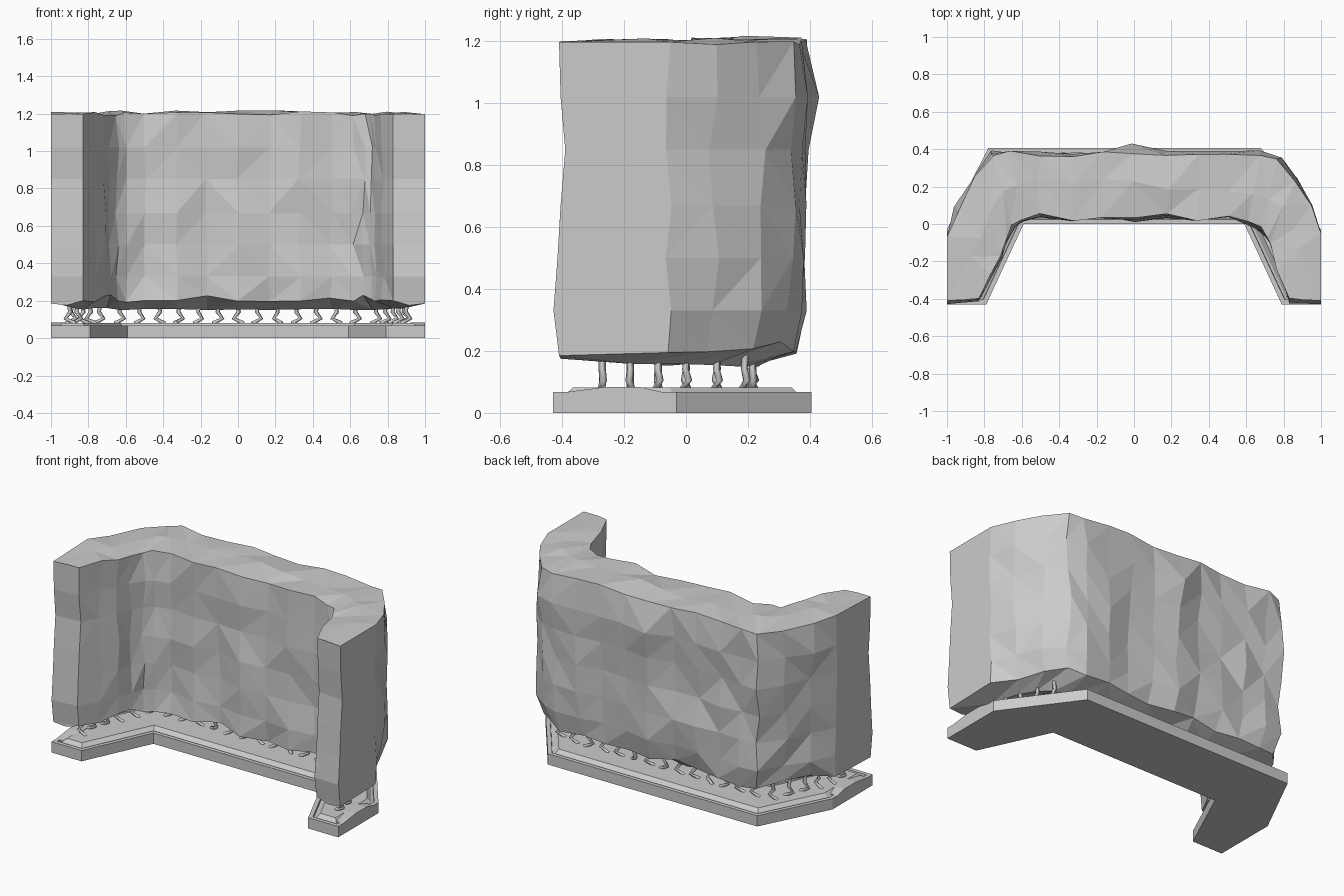
import bpy, bmesh, random
from mathutils import Vector

if "Cube" in bpy.data.objects:
    bpy.data.objects.remove(bpy.data.objects["Cube"])

random.seed(11)


def finish(name, bm):
    bmesh.ops.recalc_face_normals(bm, faces=bm.faces)
    me = bpy.data.meshes.new(name)
    bm.to_mesh(me)
    bm.free()
    ob = bpy.data.objects.new(name, me)
    bpy.context.collection.objects.link(ob)
    return ob


def prism(bm, lower, upper):
    """Closed solid between two matching rings; returns the upper face."""
    a, b = [[bm.verts.new(p) for p in ring] for ring in (lower, upper)]
    for i in range(len(a)):
        j = (i + 1) % len(a)
        bm.faces.new((a[i], a[j], b[j], b[i]))
    bm.faces.new(a[::-1])
    return bm.faces.new(b)


def jit(a):
    return random.uniform(-a, a)


# U-shaped base plate with rim, groove and raised ground strip
outline = [(-0.59, 0), (-0.79, -0.43), (-1, -0.43), (-1, -0.03), (-0.78, 0.405),
           (0.68, 0.405), (1, -0.03), (1, -0.43), (0.79, -0.43), (0.59, 0)][::-1]
bm = bmesh.new()
top = prism(bm, [(x, y, 0) for x, y in outline], [(x, y, 0.068) for x, y in outline])
bmesh.ops.recalc_face_normals(bm, faces=bm.faces)
for width, z in ((0.025, 0.068), (0.002, 0.055), (0.012, 0.058), (0.025, 0.082)):
    bmesh.ops.inset_region(bm, faces=[top], thickness=width, use_even_offset=True)
    for v in top.verts:
        v.co.z = z
finish("base_plate", bm)

# ground spilling over the outer side of each base end
prof = [(-0.38, 0.05), (-0.38, 0.068), (-0.26, 0.084), (-0.15, 0.084), (-0.08, 0.068), (-0.08, 0.05)]
for side, name in ((1, "right"), (-1, "left")):
    bm = bmesh.new()
    prism(bm, [(side * 0.92, y, z) for y, z in prof], [(side, y, z) for y, z in prof])
    finish("ground_spill_" + name, bm)

# Faceted rock wall: plan stations (inner x, inner y, outer x, outer y)
back = [(0, 0.02, 0, 0.385), (0.17, 0.045, 0.17, 0.37), (0.33, 0.03, 0.33, 0.37),
        (0.5, 0.045, 0.5, 0.375)]
right_leg = [(0.61, 0.005, 0.66, 0.375), (0.67, -0.025, 0.77, 0.34), (0.71, -0.06, 0.87, 0.24),
             (0.735, -0.11, 0.95, 0.09), (0.77, -0.25, 1, -0.06), (0.83, -0.40, 1, -0.41)]
left_leg = [(0.6, 0.015, 0.65, 0.38), (0.645, -0.02, 0.76, 0.38), (0.685, -0.09, 0.86, 0.24),
            (0.715, -0.17, 0.94, 0.08), (0.765, -0.27, 1, -0.07), (0.83, -0.40, 1, -0.41)]
stations = [(-a, b, -c, d) for a, b, c, d in (back + left_leg)[:0:-1]] + back + right_leg
levels = [0.21, 0.33, 0.5, 0.67, 0.85, 1.02, 1.2]
end_y = [0, -0.018, -0.005, 0.005, 0.02, 0.005, 0]
lean = [0.08, 0.02, 0.01, 0.01, 0.0, -0.02, -0.01]
bm = bmesh.new()
rings = []
for s, (ix, iy, ox, oy) in enumerate(stations):
    end = s in (0, len(stations) - 1)
    flat = abs(ox) == 1
    inner, outer = [], []
    for k, z in enumerate(levels):
        zz = z + (jit(0.012) if k == 6 else jit(0.022) if k == 0 else 0)
        if end:
            zz = 1.197 if k == 6 else 0.185 if k == 0 else z
            inner.append((ix, iy + end_y[k] + jit(0.006), zz + (0.015 if k == 0 else 0)))
            outer.append((ox, oy + end_y[k], zz))
            continue
        inner.append((ix + jit(0.01), iy + jit(0.016), zz))
        x, y = ox, oy + jit(0.015)
        if not flat:
            x = max(-1, min(1, ox * (1 - lean[k] / 2) + jit(0.015)))
            y = min(0.41, oy * (1 - lean[k]) + jit(0.018))
            if ox == 0 and k == 5:
                y = 0.43
        outer.append((x, y, 0.195 if flat and k == 0 else zz))
    mx, my = (ix + ox) / 2, (iy + oy) / 2
    crest = (mx + jit(0.02), my + (0 if end else jit(0.04)), 1.2 if end else 1.208 + jit(0.01))
    belly = (mx, my + (0 if end else jit(0.03)), 0.175 if end else 0.155 + jit(0.006))
    rings.append([bm.verts.new(p) for p in inner + [crest] + outer[::-1] + [belly]])
n = len(rings[0])
for a, b in zip(rings, rings[1:]):
    for i in range(n):
        j = (i + 1) % n
        # random diagonals give the chiselled look
        if random.random() < 0.5:
            tris = ((a[i], a[j], b[j]), (a[i], b[j], b[i]))
        else:
            tris = ((a[i], a[j], b[i]), (a[j], b[j], b[i]))
        for t in tris:
            bm.faces.new(t)
for r in (rings[0], rings[-1]):
    for i in range(6):
        bm.faces.new((r[i], r[i + 1], r[13 - i], r[14 - i]))
    bm.faces.new((r[6], r[7], r[8]))
    bm.faces.new((r[14], r[15], r[0]))
finish("rock_wall", bm)

# Small bent square rods between the base and the rock
side_feet = [(0.90, -0.27), (0.89, -0.18), (0.86, -0.09), (0.83, 0.0), (0.79, 0.10), (0.74, 0.19)]
feet = [(s * x, y) for s in (1, -1) for x, y in side_feet]
feet += [(-0.63 + i * 0.105, 0.215) for i in range(13)]
cu = bpy.data.curves.new("bent_rods", 'CURVE')
cu.dimensions = '3D'
cu.bevel_depth = 0.012
cu.bevel_resolution = 0
cu.use_fill_caps = True
for x, y in feet:
    d = Vector((random.choice((-1, 1)), jit(0.6), 0)).normalized()
    sp = cu.splines.new('POLY')
    sp.points.add(3)
    for p, (off, z) in zip(sp.points, ((-0.03, 0.078), (0.022, 0.105), (-0.004, 0.14), (0.006, 0.19))):
        p.co = (x + d.x * off, y + d.y * off, z, 1)
rods = bpy.data.objects.new("bent_rods", cu)
bpy.context.collection.objects.link(rods)
